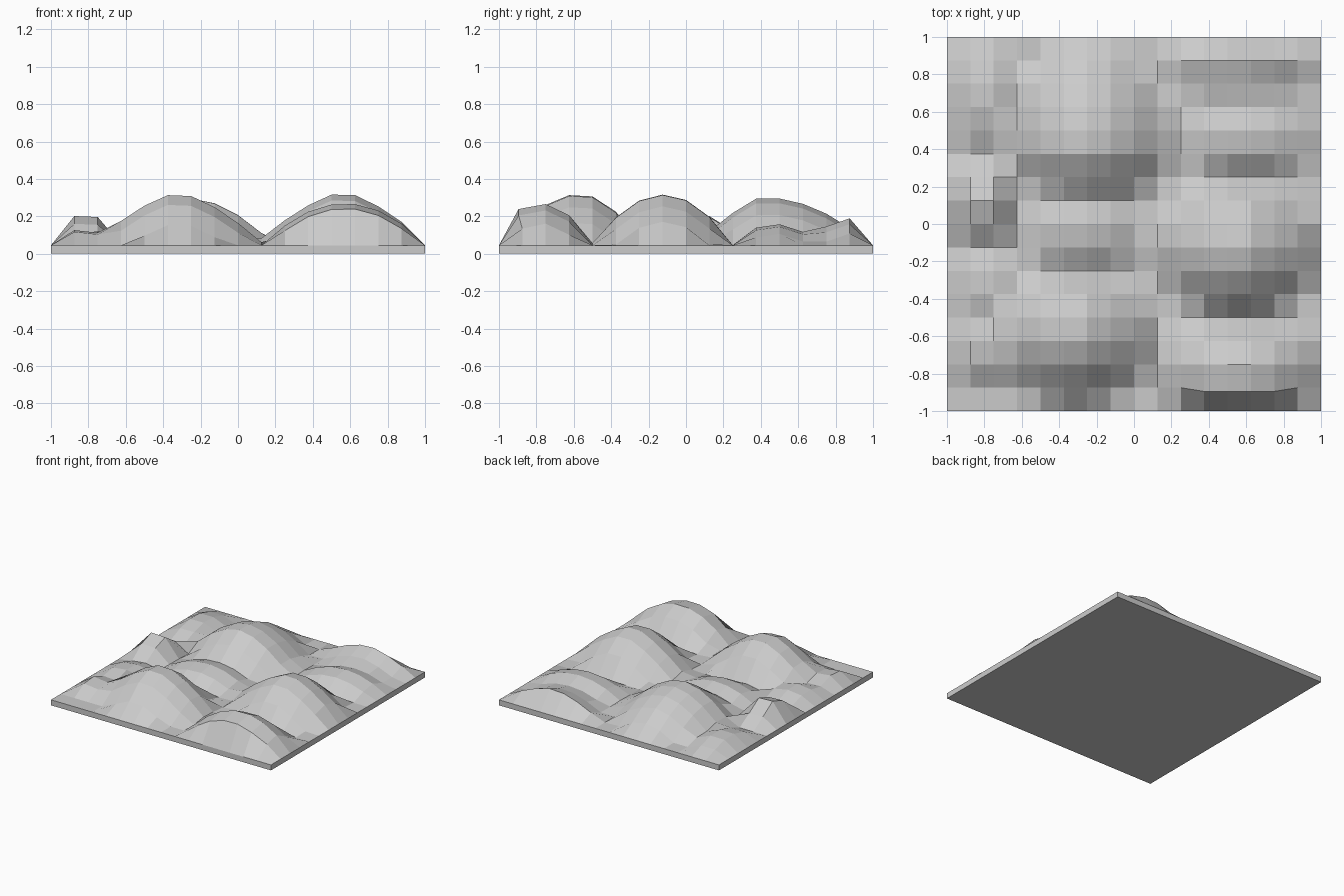
import bpy, bmesh

if "Cube" in bpy.data.objects:
    bpy.data.objects.remove(bpy.data.objects["Cube"])

BASE = 0.045   # slab thickness
N = 16         # terrain cells per side

# Hills: centre x, centre y, rise, radius left, right, front, back, side profile power
HILLS = [
    (0.57, -0.77, 0.225, 0.44, 0.44, 0.30, 0.28, 2.0),   # front right ridge
    (0.56, -0.12, 0.285, 0.48, 0.47, 0.39, 0.38, 1.45),  # right main hill
    (-0.32, -0.57, 0.285, 0.47, 0.47, 0.40, 0.34, 1.5),  # front left main hill
    (-0.25, 0.42, 0.255, 0.44, 0.45, 0.30, 0.57, 1.8),   # back left main hill
    (0.58, 0.86, 0.15, 0.42, 0.42, 0.20, 0.14, 1.6),     # back right ridge
    (0.62, 0.46, 0.115, 0.38, 0.38, 0.20, 0.27, 2.0),    # low right hill
    (-0.82, 0.10, 0.175, 0.18, 0.20, 0.20, 0.22, 2.0),   # small left hill
    (-0.82, 0.68, 0.09, 0.18, 0.25, 0.30, 0.30, 2.0),    # back left mound
    (-0.84, -0.68, 0.09, 0.16, 0.20, 0.18, 0.25, 2.0),   # front left mound
    (-0.78, -0.32, 0.08, 0.22, 0.28, 0.24, 0.26, 2.0),   # left mound
    (-0.28, -0.02, 0.11, 0.36, 0.36, 0.24, 0.26, 2.0),   # central mound
]


def height(x, y):
    if max(abs(x), abs(y)) > 0.99:
        return BASE
    best = 0.0
    for cx, cy, rise, left, right, front, back, power in HILLS:
        u = abs(x - cx) / (left if x < cx else right)
        v = (y - cy) / (front if y < cy else back)
        best = max(best, rise * (1 - u ** power - v * v))
    return BASE + best


# Faceted landscape on a solid slab
bm = bmesh.new()
bmesh.ops.create_grid(bm, x_segments=N, y_segments=N, size=1.0)
top = list(bm.verts)
rim = [e for e in bm.edges if e.is_boundary]
skirt = bmesh.ops.extrude_edge_only(bm, edges=rim)["geom"]
lower = [e for e in skirt if isinstance(e, bmesh.types.BMEdge) and e.is_boundary]
for v in top:
    v.co.z = height(v.co.x, v.co.y)
    # steeper front face on the front right ridge
    if 0.3 < v.co.x < 0.8 and abs(v.co.y + 0.875) < 0.01:
        v.co.y -= 0.02
bmesh.ops.contextual_create(bm, geom=lower)
bmesh.ops.recalc_face_normals(bm, faces=bm.faces)

mesh = bpy.data.meshes.new("hilly_terrain")
bm.to_mesh(mesh)
bm.free()
obj = bpy.data.objects.new("hilly_terrain", mesh)
bpy.context.collection.objects.link(obj)
